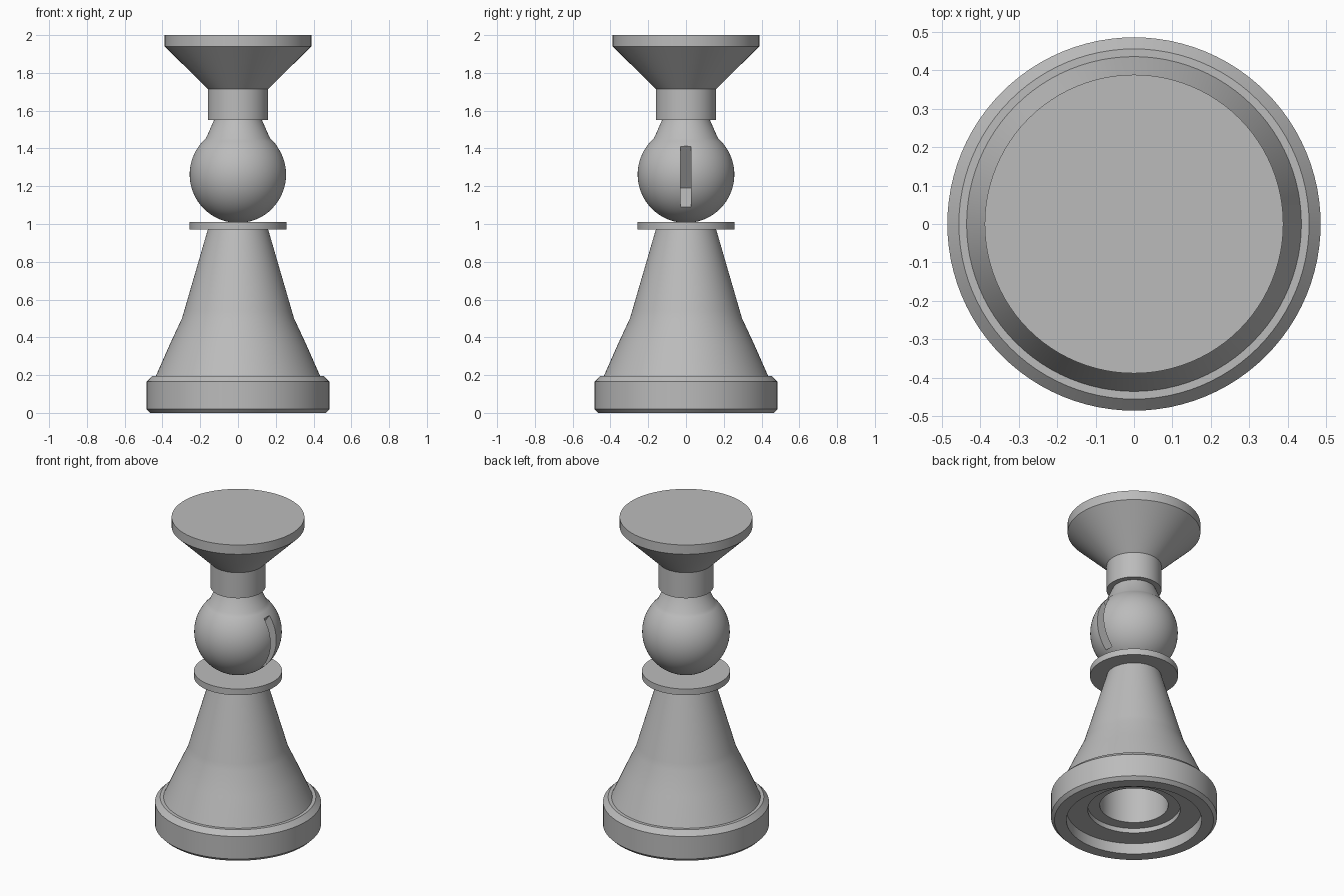
import bpy
import bmesh
from math import sqrt, sin, cos, pi, radians
from mathutils import Matrix

SIDES = 96

cube = bpy.data.objects.get("Cube")
if cube:
    bpy.data.objects.remove(cube, do_unlink=True)

grey = bpy.data.materials.new("light grey")
grey.use_nodes = True
COLOUR = (0.5, 0.5, 0.5, 1)
grey.diffuse_color = COLOUR
grey.node_tree.nodes["Principled BSDF"].inputs["Base Color"].default_value = COLOUR


def add_object(name, bm):
    bmesh.ops.recalc_face_normals(bm, faces=bm.faces)
    mesh = bpy.data.meshes.new(name)
    bm.to_mesh(mesh)
    bm.free()
    mesh.materials.append(grey)
    obj = bpy.data.objects.new(name, mesh)
    bpy.context.collection.objects.link(obj)
    return obj


def select(obj):
    bpy.ops.object.select_all(action="DESELECT")
    obj.select_set(True)
    bpy.context.view_layer.objects.active = obj


def smooth(obj):
    select(obj)
    bpy.ops.object.shade_smooth_by_angle(angle=radians(35))


def turn(name, profile):
    """Turn a (radius, height) profile around z; ends off the axis are capped."""
    bm = bmesh.new()
    rings = []
    for r, z in profile:
        rings.append([bm.verts.new((r * cos(2 * pi * i / SIDES), r * sin(2 * pi * i / SIDES), z))
                      for i in range(SIDES)])
    for low, high in zip(rings, rings[1:]):
        for i in range(SIDES):
            j = (i + 1) % SIDES
            bm.faces.new((low[i], low[j], high[j], high[i]))
    bm.faces.new(rings[0])
    bm.faces.new(rings[-1])
    return add_object(name, bm)


# Flared body with a chamfered foot and a stepped hollow underneath
body = turn("body", [
    (0.20, 0.50), (0.20, 0.10), (0.27, 0.10), (0.27, 0.07), (0.395, 0.07), (0.395, 0),
    (0.465, 0), (0.485, 0.02), (0.485, 0.165), (0.455, 0.195), (0.435, 0.195),
    (0.36, 0.365), (0.297, 0.50), (0.285, 0.54), (0.16, 0.97)])

# Thin flange under the ball
flange = turn("flange", [(0.257, 0.97), (0.257, 1.01)])

# Ball head that runs up into a tapering neck
BALL_R, BALL_Z, STEPS = 0.256, 1.262, 30
low, high = -0.995 * pi / 2, 0.27 * pi
angles = [low + (high - low) * i / STEPS for i in range(STEPS + 1)]
ball_profile = [(BALL_R * cos(a), BALL_Z + BALL_R * sin(a)) for a in angles]
ball = turn("ball_head", ball_profile + [(0.127, 1.55)])

# Narrow wedge-shaped notch in the side of the ball
bm = bmesh.new()
wedge = [(0.05, 1.19), (0.33, 0.99), (0.40, 1.29), (0.35, 1.613)]
front = [bm.verts.new((x, -0.03, z)) for x, z in wedge]
back = [bm.verts.new((x, 0.026, z)) for x, z in wedge]
bm.faces.new(front)
bm.faces.new(back)
for i in range(4):
    j = (i + 1) % 4
    bm.faces.new((front[i], front[j], back[j], back[i]))
cutter = add_object("notch_cutter", bm)
cutter.hide_render = True
cut = ball.modifiers.new("notch", "BOOLEAN")
cut.operation = "DIFFERENCE"
cut.solver = "EXACT"
cut.object = cutter
select(ball)
bpy.ops.object.modifier_apply(modifier=cut.name)
bpy.data.objects.remove(cutter, do_unlink=True)

# Collar and flared flat-topped crown
crown = turn("crown", [(0.16, 1.55), (0.16, 1.715), (0.388, 1.94), (0.388, 2.0)])

for part in (body, flange, ball, crown):
    smooth(part)
